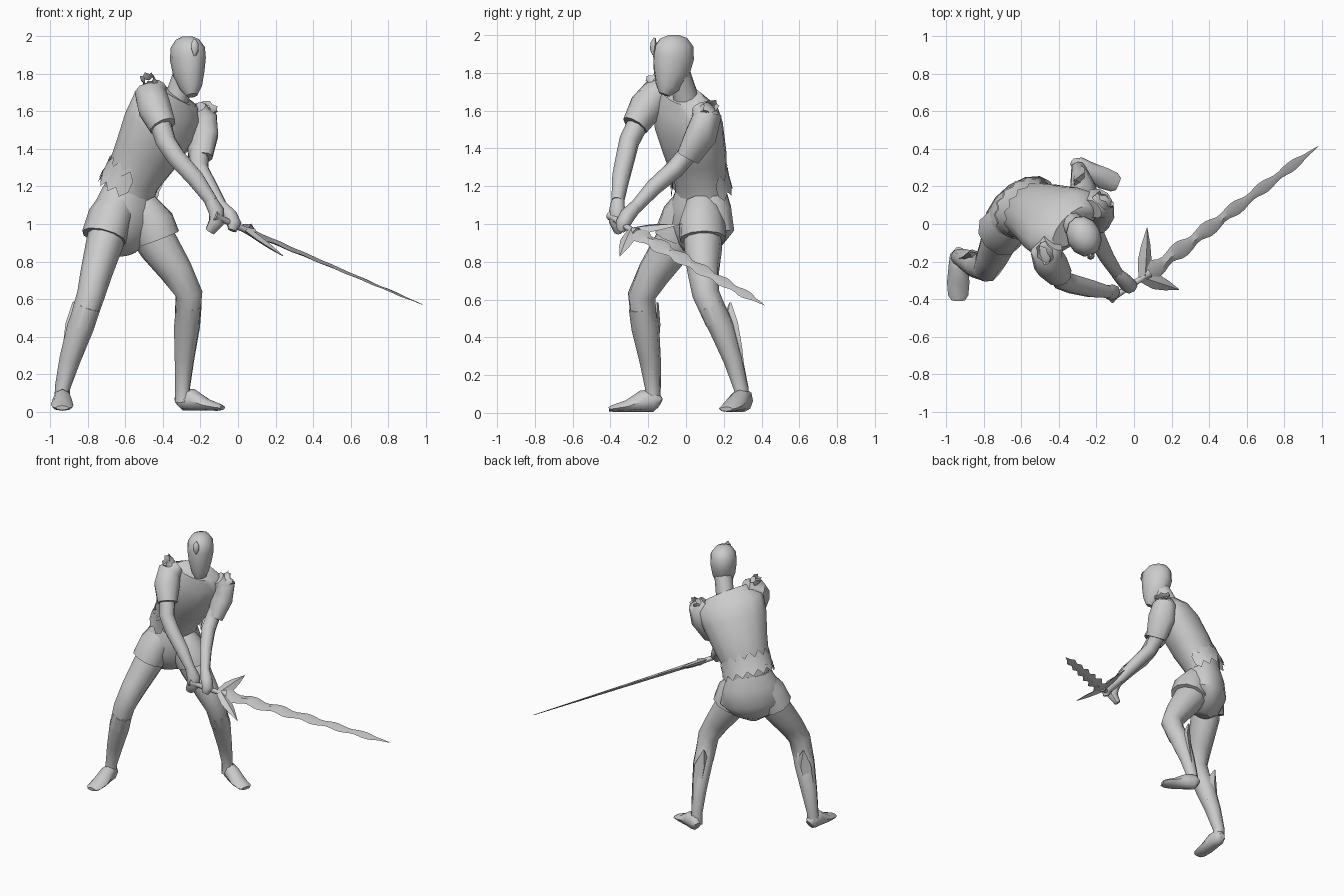
import bpy, bmesh, math
from mathutils import Vector as V


def finish(name, bm, angle):
    bmesh.ops.recalc_face_normals(bm, faces=bm.faces[:])
    me = bpy.data.meshes.new(name)
    bm.to_mesh(me)
    bm.free()
    me.shade_smooth()
    me.set_sharp_from_angle(angle=math.radians(angle))
    ob = bpy.data.objects.new(name, me)
    bpy.context.collection.objects.link(ob)
    return ob


def frame(t, side):
    # section axes: u to the body's left, f to its front
    t = t.normalized()
    u = (side - t * side.dot(t)).normalized()
    return u, u.cross(t)


def tube(name, rings, side, sides=8, angle=50):
    # loft through rings of (x, y, z, half width, half depth)
    bm = bmesh.new()
    pts = [V(r[:3]) for r in rings]
    loops = []
    for i, r in enumerate(rings):
        t = pts[min(i + 1, len(pts) - 1)] - pts[max(i - 1, 0)]
        u, f = frame(t, side)
        loops.append([bm.verts.new(pts[i] + u * r[3] * math.cos(k * math.tau / sides)
                                   + f * r[4] * math.sin(k * math.tau / sides))
                      for k in range(sides)])
    for a, b in zip(loops, loops[1:]):
        for k in range(sides):
            n = (k + 1) % sides
            bm.faces.new((a[k], a[n], b[n], b[k]))
    bm.faces.new(loops[0][::-1])
    bm.faces.new(loops[-1])
    return finish(name, bm, angle)


def ruff(name, c, axis, side, a, b, low, high, flare, start, sweep, teeth):
    # band with pointed teeth along both edges
    bm = bmesh.new()
    u, f = frame(axis, side)
    t = axis.normalized()
    prev = None
    for i in range(teeth * 2 + 1):
        an = math.radians(start + sweep * i / (teeth * 2))
        d = u * a * math.cos(an) + f * b * math.sin(an)
        z = (low, high) if i % 2 else (low * .45, high * .45)
        cur = [bm.verts.new(c + d * flare + t * z[0]), bm.verts.new(c + d),
               bm.verts.new(c + d * (flare - .03) + t * z[1])]
        if prev:
            for j in (0, 1):
                bm.faces.new((prev[j], cur[j], cur[j + 1], prev[j + 1]))
        prev = cur
    return finish(name, bm, 30)


SIDE = V((.31, .29, -.15))      # shoulder line
HIP = V((.72, .66, 0))          # hip line
SPINE = V((.25, -.11, .55))

# torso, neck and head
tube("torso", [(-.59, .08, 1.08, .145, .11), (-.57, .08, 1.22, .155, .13),
               (-.49, .05, 1.37, .19, .15), (-.415, .015, 1.52, .225, .155),
               (-.37, .0, 1.62, .235, .125), (-.325, -.015, 1.685, .15, .075)], SIDE, 14)
tube("neck", [(-.36, .0, 1.6, .08, .08), (-.32, -.005, 1.69, .062, .068),
              (-.28, -.045, 1.8, .062, .07)], SIDE, 10)
FACE = V((.9, .4, 0))
tube("head", [(-.245, -.115, 1.685, .03, .03), (-.25, -.10, 1.725, .058, .065),
              (-.262, -.078, 1.8, .08, .1), (-.267, -.066, 1.88, .092, .113),
              (-.268, -.064, 1.94, .088, .108), (-.27, -.065, 1.983, .06, .075),
              (-.27, -.065, 2.0, .025, .03)], FACE, 12)
tube("forehead_gem", [(-.232, -.165, 1.985, .006, .006), (-.23, -.172, 1.96, .022, .014),
                      (-.228, -.176, 1.925, .02, .014), (-.23, -.172, 1.895, .006, .006)], FACE, 6)

# pointed ruff at the waist, open at the front
for n, s in (("waist_ruff_upper", 1.0), ("waist_ruff_lower", 1.04)):
    ruff(n, V((-.562, .075, 1.245 if s == 1 else 1.22)), SPINE, SIDE,
         .168 * s, .142 * s, -.07, .08, 1.04, 125, 245, 10)

# shorts
tube("shorts", [(-.585, .08, 1.19, .15, .115), (-.595, .08, 1.1, .19, .135),
                (-.61, .075, .99, .225, .14), (-.605, .06, .91, .16, .11),
                (-.59, .04, .85, .06, .06)], HIP, 14)
shorts_legs = {
    "right": [(-.64, .04, 1.13, .09, .1), (-.68, -.01, 1.04, .115, .125), (-.715, -.05, .93, .115, .13)],
    "left": [(-.52, .09, 1.1, .09, .1), (-.46, .085, 1.0, .12, .13), (-.43, .09, .92, .12, .13)]}

# legs, shin plates, feet
thighs = {
    "right": [(-.68, -.01, 1.02, .1, .11), (-.71, -.06, .9, .1, .11), (-.755, -.17, .74, .085, .09),
              (-.785, -.235, .62, .075, .075), (-.84, -.22, .45, .068, .068)],
    "left": [(-.5, .09, 1.0, .1, .11), (-.42, .09, .88, .1, .11), (-.33, .09, .75, .085, .09),
             (-.262, .105, .63, .072, .075), (-.27, .17, .48, .066, .068)]}
shins = {
    "right": [(-.8, -.235, .56, .07, .07), (-.84, -.215, .45, .073, .075), (-.895, -.19, .28, .058, .058),
              (-.935, -.175, .13, .042, .042), (-.937, -.18, .05, .042, .045)],
    "left": [(-.262, .13, .57, .07, .07), (-.272, .19, .45, .068, .073), (-.285, .25, .28, .052, .055),
             (-.295, .292, .13, .04, .042), (-.293, .292, .05, .042, .045)]}
plates = {
    "right": [(-.925, -.18, .16, .02, .015), (-.88, -.175, .34, .055, .03),
              (-.858, -.17, .47, .062, .035), (-.877, -.15, .585, .005, .005)],
    "left": [(-.295, .3, .16, .02, .015), (-.29, .255, .34, .05, .03),
             (-.292, .225, .47, .058, .035), (-.312, .235, .585, .005, .005)]}
feet = {
    "right": [(-.93, -.138, .05, .025, .03), (-.935, -.165, .065, .046, .06), (-.937, -.23, .062, .052, .058),
              (-.937, -.31, .036, .06, .032), (-.937, -.38, .024, .054, .02), (-.937, -.408, .02, .035, .012)],
    "left": [(-.322, .328, .05, .025, .03), (-.3, .315, .065, .046, .06), (-.24, .28, .062, .052, .058),
             (-.165, .245, .036, .058, .032), (-.105, .222, .024, .052, .02), (-.083, .213, .02, .035, .012)]}
leg_side = {"right": V((1, .15, 0)), "left": V((.5, .87, 0))}
for s, side in leg_side.items():
    tube(s + "_shorts_leg", shorts_legs[s], HIP, 10)
    tube(s + "_thigh", thighs[s], side, 10)
    tube(s + "_shin", shins[s], side, 8)
    tube(s + "_shin_plate", plates[s], side, 4, 30)
    tube(s + "_foot", feet[s], side, 8)

# sleeves, arms, hands
sleeves = {
    "right": [(-.43, -.1, 1.73, .045, .06), (-.465, -.15, 1.69, .085, .09),
              (-.445, -.21, 1.62, .092, .092), (-.4, -.27, 1.52, .07, .075)],
    "left": [(-.22, .08, 1.62, .045, .06), (-.19, .11, 1.57, .075, .085),
             (-.19, .08, 1.47, .075, .1), (-.2, .01, 1.35, .055, .075)]}
arms = {
    "right": [(-.44, -.21, 1.62, .06, .06), (-.385, -.3, 1.44, .054, .056), (-.33, -.32, 1.355, .053, .053),
              (-.23, -.345, 1.245, .048, .05), (-.14, -.362, 1.12, .034, .036)],
    "left": [(-.19, .08, 1.48, .055, .06), (-.21, .0, 1.36, .05, .053), (-.205, -.06, 1.29, .05, .05),
             (-.15, -.17, 1.195, .043, .045), (-.085, -.27, 1.085, .033, .035)]}
hands = {
    "right": [(-.15, -.36, 1.13, .034, .034), (-.115, -.365, 1.07, .045, .04),
              (-.115, -.37, 1.01, .045, .036), (-.15, -.36, .96, .03, .022)],
    "left": [(-.095, -.26, 1.1, .032, .034), (-.045, -.31, 1.045, .042, .042),
             (-.02, -.335, 1.0, .042, .036), (-.03, -.345, .965, .025, .02)]}
for s in ("right", "left"):
    tube(s + "_sleeve", sleeves[s], SIDE, 10)
    tube(s + "_arm", arms[s], SIDE, 8)
    tube(s + "_hand", hands[s], V((.757, .568, -.32)), 8)

# small pointed shoulder ruffs
for n, c, sg in (("right", V((-.475, -.155, 1.765)), -1), ("left", V((-.165, .12, 1.615)), 1)):
    out = SIDE * sg + V((0, 0, .35))
    ruff(n + "_shoulder_ruff", c, out, SPINE.cross(SIDE), .055, .032, -.028, .028, 1.1, 0, 360, 6)

# sword: handle, swept guard, wavy blade
D = V((.757, .568, -.32))
W = V((-.42, .81, .42)).normalized()
C = V((.05, -.285, .965))
tube("sword_handle", [(-.125, -.4, 1.045, .026, .026), (-.1, -.385, 1.033, .017, .017),
                      (.04, -.29, .968, .017, .017), (.08, -.26, .953, .03, .025)], W, 8)
for n, tip in (("upper", V((.07, -.02, 1.0))), ("lower", V((.24, -.35, .83)))):
    rows = []
    for k, w, th in ((0, .03, .018), (.35, .042, .016), (.65, .028, .012), (1, .002, .002)):
        rows.append((*C.lerp(tip, k), w, th))
    tube("guard_" + n, rows, D, 4, 20)
rows = []
N = 36
for i in range(N + 1):
    k = i / N
    ph = k * math.tau * 6.2
    p = C + D * (.02 + 1.212 * k) + W * .008 * math.cos(ph) * (1 - k)
    w = .058 * (1 - .55 * k) * (.8 + .2 * math.sin(ph)) * min(1, (1 - k) * 9 + .03)
    rows.append((*p, w, .016 * (1 - .9 * k)))
tube("blade", rows, W, 4, 35)
